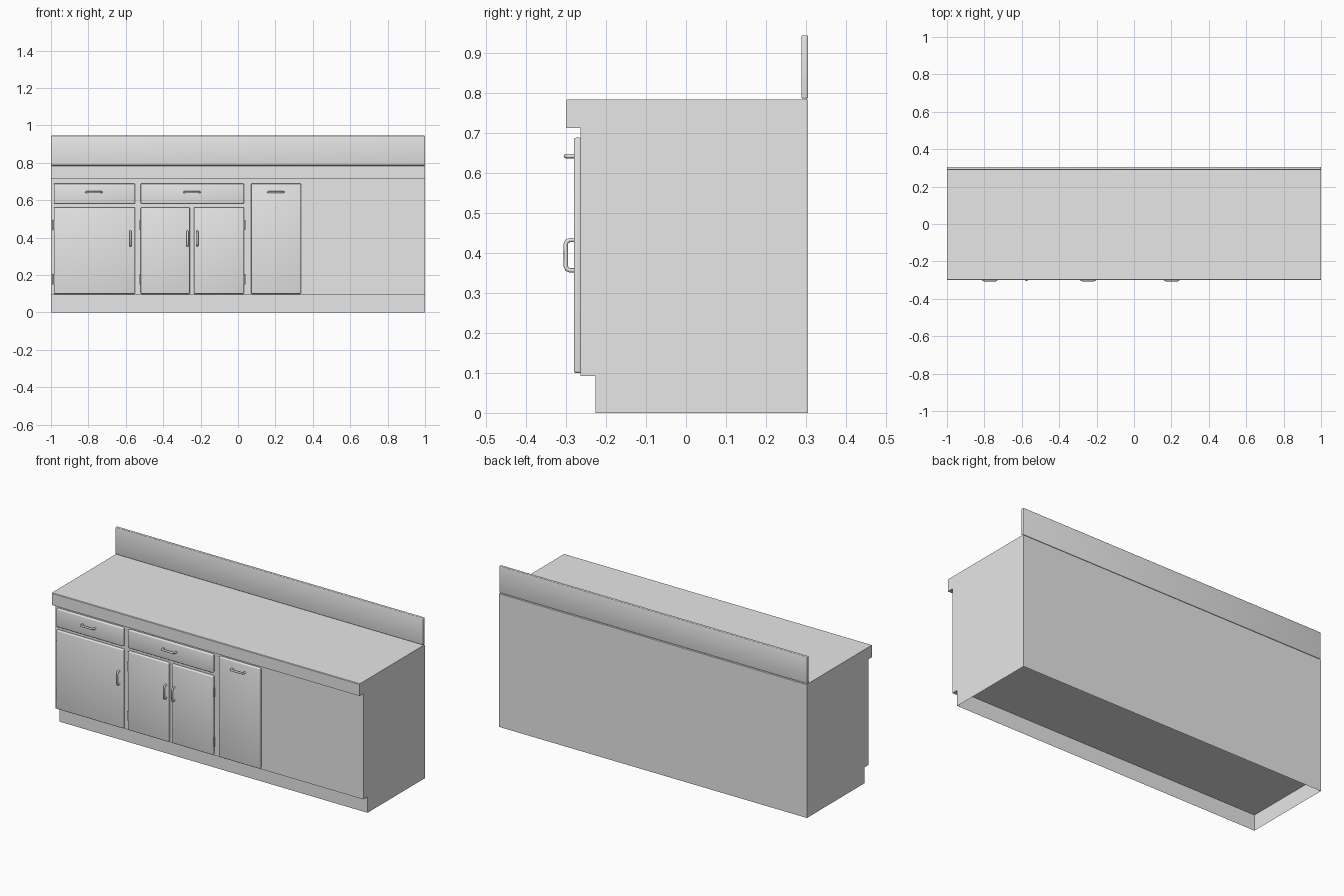
import bpy
import bmesh
from mathutils import Vector

cube = bpy.data.objects.get("Cube")
if cube:
    bpy.data.objects.remove(cube, do_unlink=True)

GREY = (0.8, 0.8, 0.8, 1)
grey = bpy.data.materials.new("plain grey")
grey.use_nodes = True
grey.diffuse_color = GREY
grey.node_tree.nodes["Principled BSDF"].inputs["Base Color"].default_value = GREY

FACE_Y = -0.264    # cabinet front
DOOR_Y = -0.281    # outer face of doors and drawers
BACK_Y = 0.306
KICK_Z = 0.093


def finish(name, bm, smooth=True):
    bmesh.ops.recalc_face_normals(bm, faces=bm.faces)
    mesh = bpy.data.meshes.new(name)
    bm.to_mesh(mesh)
    bm.free()
    mesh.materials.append(grey)
    ob = bpy.data.objects.new(name, mesh)
    bpy.context.scene.collection.objects.link(ob)
    if smooth:
        bpy.ops.object.select_all(action="DESELECT")
        ob.select_set(True)
        bpy.context.view_layer.objects.active = ob
        bpy.ops.object.shade_smooth_by_angle()
    return ob


def rounded_box(name, x, y, z, radius):
    """Box from (min, max) ranges with rounded edges."""
    bm = bmesh.new()
    bmesh.ops.create_cube(bm, size=1)
    for v in bm.verts:
        v.co = [(a + b) / 2 + c * (b - a) for (a, b), c in zip((x, y, z), v.co)]
    bmesh.ops.bevel(bm, geom=bm.edges[:], offset=radius, segments=3,
                    profile=0.5, affect="EDGES")
    return finish(name, bm)


def pull_handle(name, x, z, axis, half=0.041):
    """Rounded bar pull standing off the door face along the given axis."""
    out, r = -0.301, 0.010
    path = [(-half, DOOR_Y + 0.003), (-half, out + r), (-half + r * 0.3, out + r * 0.3),
            (-half + r, out)]
    path += [(-a, y) for a, y in reversed(path)]
    curve = bpy.data.curves.new(name, "CURVE")
    curve.dimensions = "3D"
    curve.bevel_depth = 0.0055
    curve.bevel_resolution = 2
    curve.use_fill_caps = True
    spline = curve.splines.new("POLY")
    spline.points.add(len(path) - 1)
    for p, (a, y) in zip(spline.points, path):
        p.co = (*(Vector((x, y, z)) + axis * a - Vector((0, 0, 0))), 1)
        p.co.y = y
    spline.use_smooth = True
    curve.materials.append(grey)
    ob = bpy.data.objects.new(name, curve)
    bpy.context.scene.collection.objects.link(ob)


def hinge(name, x, z):
    bm = bmesh.new()
    bmesh.ops.create_cone(bm, cap_ends=True, segments=10, radius1=0.005,
                          radius2=0.005, depth=0.055)
    bmesh.ops.translate(bm, vec=(x, -0.272, z), verts=bm.verts)
    finish(name, bm)


# Cabinet with worktop overhang and toe kick, open underneath up to the floor panel
e = 0.003
profile = [(-0.226, 0), (-0.226, KICK_Z), (FACE_Y, KICK_Z), (FACE_Y, 0.714),
           (-0.3, 0.714), (-0.3, 0.785 - e), (-0.3 + e, 0.785),
           (BACK_Y - e, 0.785), (BACK_Y, 0.785 - e), (BACK_Y, 0)]
bm = bmesh.new()
left, right = [[bm.verts.new((x, y, z)) for y, z in profile] for x in (1, -1)]
bm.faces.new(left)
bm.faces.new(reversed(right))
for i in range(len(profile) - 1):
    bm.faces.new((left[i], right[i], right[i + 1], left[i + 1]))
finish("cabinet_and_worktop", bm, smooth=False)

bm = bmesh.new()
bm.faces.new([bm.verts.new((x, y, KICK_Z)) for x, y in
              ((-1, -0.226), (-1, BACK_Y), (1, BACK_Y), (1, -0.226))])
floor = finish("cabinet_floor", bm, smooth=False)
floor.data.flip_normals()

# Splashback
rounded_box("splashback", (-1, 1), (0.289, BACK_Y), (0.787, 0.945), 0.004)

# Drawer fronts, doors and the tall panel: name, x range, z range
LOW, HIGH = (0.1, 0.562), (0.582, 0.689)
fronts = [("right_drawer", (-0.985, -0.55), HIGH),
          ("middle_drawer", (-0.52, 0.032), HIGH),
          ("right_door", (-0.985, -0.55), LOW),
          ("middle_door_a", (-0.52, -0.257), LOW),
          ("middle_door_b", (-0.236, 0.032), LOW),
          ("tall_panel", (0.07, 0.337), (0.1, 0.689))]
for name, x, z in fronts:
    rounded_box(name, x, (DOOR_Y, FACE_Y + 0.002), z, 0.005)

# Handles
X, Z = Vector((1, 0, 0)), Vector((0, 0, 1))
for name, x in (("right_drawer", -0.771), ("middle_drawer", -0.245), ("tall_panel", 0.202)):
    pull_handle(name + "_handle", x, 0.643, X)
for name, x in (("right_door", -0.575), ("middle_door_a", -0.27), ("middle_door_b", -0.217)):
    pull_handle(name + "_handle", x, 0.395, Z, 0.038)

# Hinges on the outer edge of each door
for name, x in (("right_door", -0.987), ("middle_door_a", -0.523), ("middle_door_b", 0.036)):
    for place, z in (("upper", 0.468), ("lower", 0.178)):
        hinge(f"{name}_{place}_hinge", x, z)
